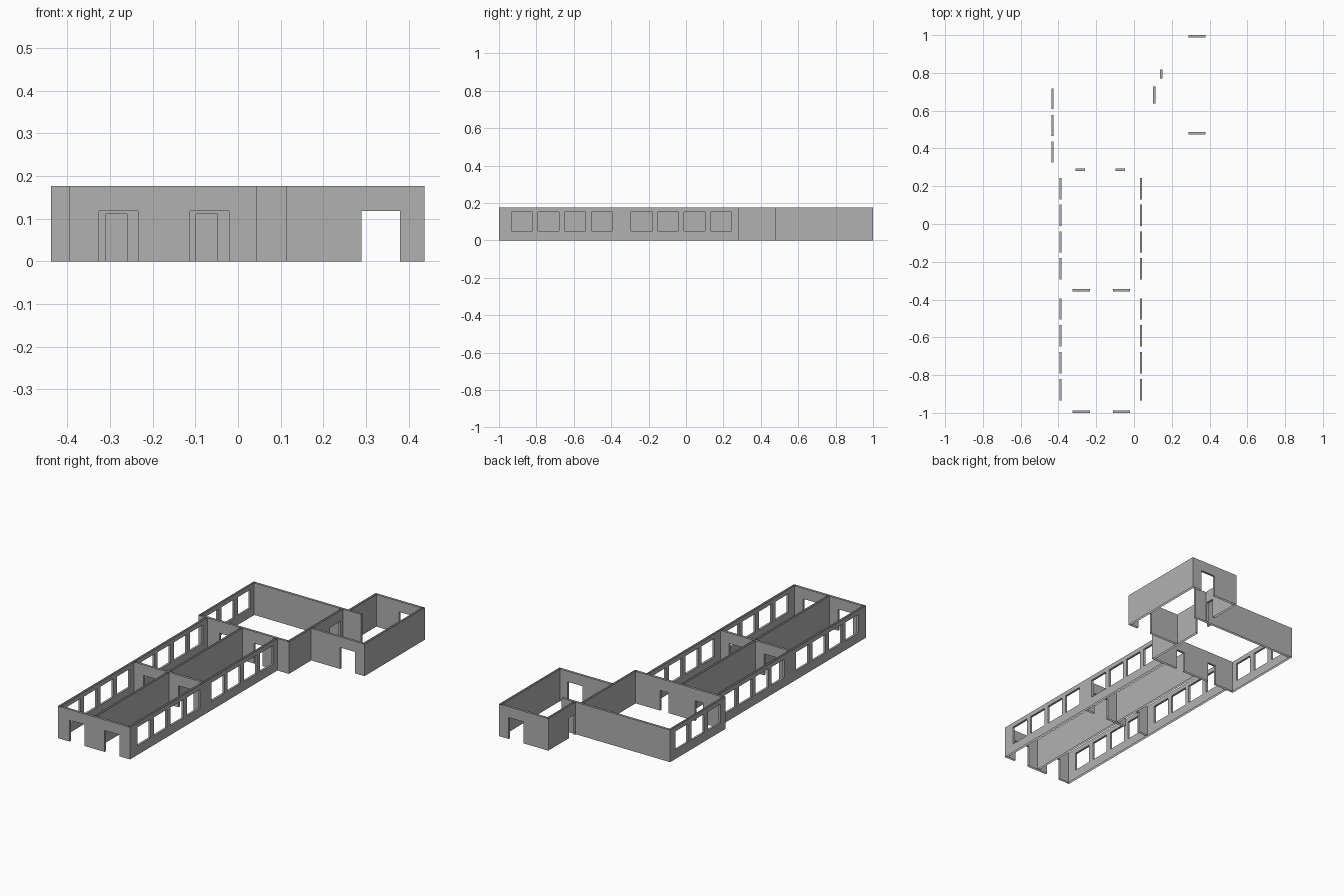
import bpy
import bmesh

if "Cube" in bpy.data.objects:
    bpy.data.objects.remove(bpy.data.objects["Cube"])

H = 0.177          # wall height
DOOR = 0.118       # main door height
LOW_DOOR = 0.111   # small door height
T = 0.012          # wall thickness

# Mid-grey wall paint
paint = bpy.data.materials.new("wall_grey")
paint.diffuse_color = (0.44, 0.44, 0.44, 1)
paint.use_nodes = True
paint.node_tree.nodes["Principled BSDF"].inputs["Base Color"].default_value = paint.diffuse_color


def wall(name, axis, start, end, near, openings=(), caps=(False, False), thick=T):
    """Hollow two-skin wall along an axis; openings are (from, to, bottom, top)."""
    far = near + thick
    bm = bmesh.new()

    def P(u, v, z):
        return bm.verts.new((u, v, z) if axis == 'x' else (v, u, z))

    def skins(u0, u1, z0, z1):
        for v in (near, far):
            bm.faces.new([P(u0, v, z0), P(u1, v, z0), P(u1, v, z1), P(u0, v, z1)])

    def jamb(u, z0, z1):
        bm.faces.new([P(u, near, z0), P(u, far, z0), P(u, far, z1), P(u, near, z1)])

    def ledge(u0, u1, z):
        bm.faces.new([P(u0, near, z), P(u1, near, z), P(u1, far, z), P(u0, far, z)])

    u = start
    for a, b, z0, z1 in sorted(openings):
        skins(u, a, 0, H)
        skins(a, b, z1, H)
        ledge(a, b, z1)
        if z0 > 0:
            skins(a, b, 0, z0)
            ledge(a, b, z0)
        jamb(a, z0, z1)
        jamb(b, z0, z1)
        u = b
    skins(u, end, 0, H)
    for cap, pos in zip(caps, (start, end)):
        if cap:
            jamb(pos, 0, H)

    bmesh.ops.remove_doubles(bm, verts=bm.verts, dist=1e-5)
    bmesh.ops.recalc_face_normals(bm, faces=bm.faces)
    mesh = bpy.data.meshes.new(name)
    bm.to_mesh(mesh)
    bm.free()
    mesh.materials.append(paint)
    bpy.context.collection.objects.link(bpy.data.objects.new(name, mesh))


def windows(first, count, step=0.1425, width=0.113):
    return [(first + i * step, first + i * step + width, 0.05, 0.152) for i in range(count)]


# Long hall: two window walls and a dividing wall
hall_windows = windows(-0.934, 4) + windows(-0.293, 4, 0.141)
wall("hall_left_wall", 'y', -1, 0.281, -0.395, hall_windows, (True, False))
wall("hall_right_wall", 'y', -1, 0.281, 0.031, hall_windows, (True, False))
for part, y0, y1 in (("front", -0.988, -0.357), ("back", -0.345, 0.281)):
    wall("hall_divider_" + part, 'y', y0, y1, -0.181)

# Hall front wall and cross wall, each with a pair of doors
hall_doors = [(-0.325, -0.234, 0, DOOR), (-0.112, -0.021, 0, DOOR)]
wall("hall_front_wall", 'x', -0.383, 0.031, -1, hall_doors)
wall("hall_cross_wall", 'x', -0.383, 0.031, -0.357, hall_doors)

# Middle room
wall("middle_front_wall", 'x', -0.427, 0.101, 0.281,
     [(-0.310, -0.260, 0, LOW_DOOR), (-0.098, -0.048, 0, LOW_DOOR)])
wall("middle_left_wall", 'y', 0.281, 0.763, -0.438, windows(0.326, 3, 0.141, 0.11),
     (True, True), 0.011)
wall("middle_right_wall", 'y', 0.281, 0.751, 0.101, [(0.638, 0.729, 0, DOOR)],
     (True, False), 0.012)
wall("middle_back_wall", 'x', -0.427, 0.222, 0.751, (), (False, True))

# Rear room
rear_door = [(0.289, 0.379, 0, DOOR)]
wall("rear_front_wall", 'x', 0.113, 0.425, 0.475, rear_door)
wall("rear_back_wall", 'x', 0.150, 0.425, 0.988, rear_door)
wall("rear_right_wall", 'y', 0.475, 1, 0.425, (), (True, True))
wall("rear_left_wall", 'y', 0.763, 1, 0.138, [(0.769, 0.819, 0, LOW_DOOR)], (False, True))
